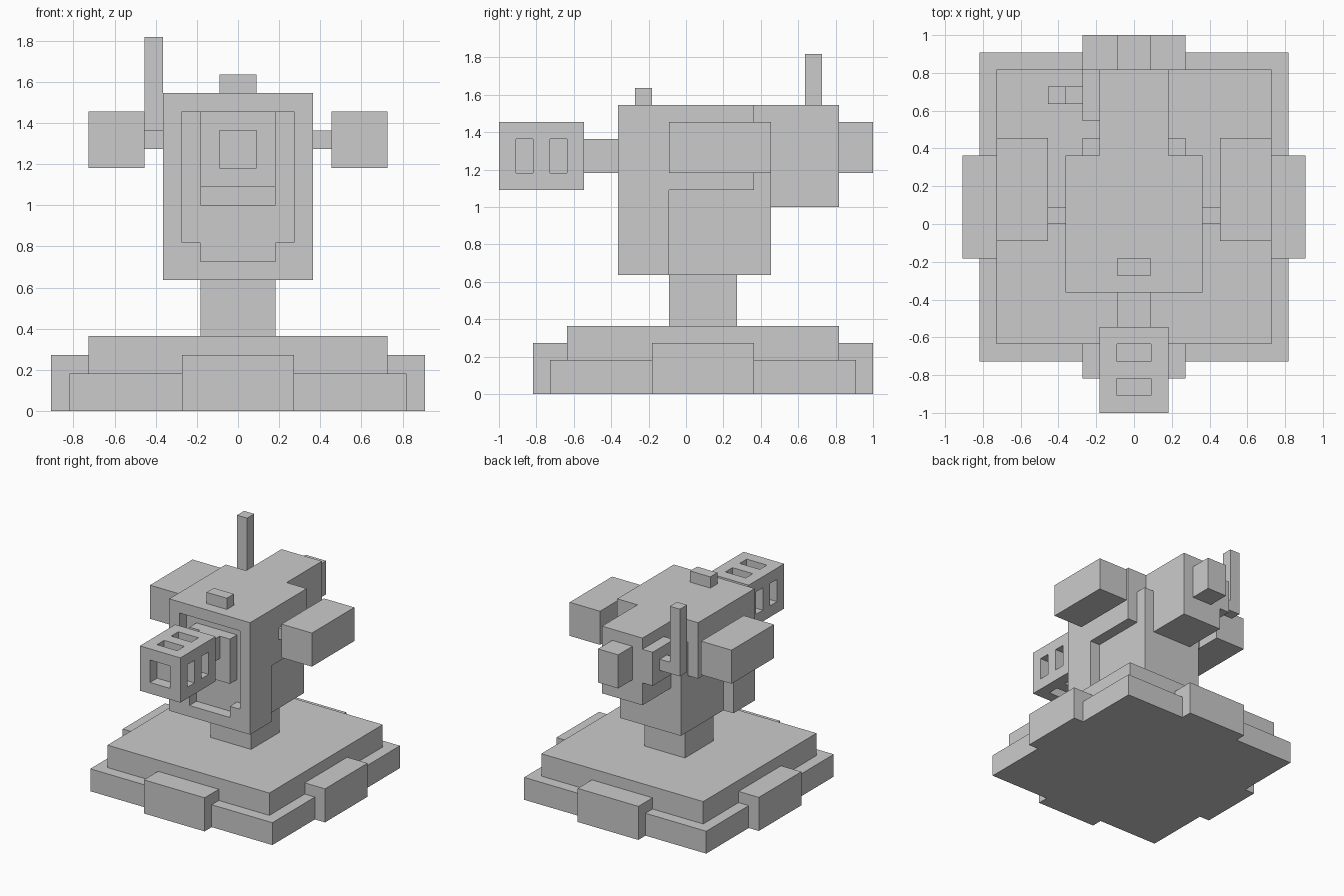
import bpy, bmesh
from mathutils import Vector

if "Cube" in bpy.data.objects:
    bpy.data.objects.remove(bpy.data.objects["Cube"])

U = 1 / 11  # the whole model sits on a grid of 22 units across


def finish(name, bm):
    bmesh.ops.recalc_face_normals(bm, faces=bm.faces)
    mesh = bpy.data.meshes.new(name)
    bm.to_mesh(mesh)
    bm.free()
    ob = bpy.data.objects.new(name, mesh)
    bpy.context.collection.objects.link(ob)
    return ob


def box(name, x0, x1, y0, y1, z0, z1):
    bm = bmesh.new()
    bmesh.ops.create_cube(bm, size=1)
    lo, hi = Vector((x0, y0, z0)), Vector((x1, y1, z1))
    for v in bm.verts:
        v.co = Vector([(lo[i] + hi[i]) / 2 + v.co[i] * (hi[i] - lo[i]) for i in range(3)]) * U
    return finish(name, bm)


def side_profile(name, half_width, points):
    """Extrude a (y, z) outline across x."""
    bm = bmesh.new()
    face = bm.faces.new([bm.verts.new((-half_width * U, y * U, z * U)) for y, z in points])
    ext = bmesh.ops.extrude_face_region(bm, geom=[face])
    new = [g for g in ext["geom"] if isinstance(g, bmesh.types.BMVert)]
    bmesh.ops.translate(bm, verts=new, vec=(2 * half_width * U, 0, 0))
    return finish(name, bm)


def cut(target, *dims):
    cutter = box("cutter", *dims)
    cutter.hide_render = True
    mod = target.modifiers.new("cut", "BOOLEAN")
    mod.operation, mod.solver, mod.object = "DIFFERENCE", "EXACT", cutter
    bpy.context.view_layer.objects.active = target
    bpy.ops.object.modifier_apply(modifier=mod.name)
    bpy.data.objects.remove(cutter)


# Stepped base with four edge pads
box("base_lower_slab", -9, 9, -8, 10, 0, 2)
box("base_upper_slab", -8, 8, -7, 9, 0, 4)
box("front_pad", -3, 3, -9, -7, 0, 3)
box("back_pad", -3, 3, 9, 11, 0, 3)
for side, s in (("left", -1), ("right", 1)):
    a, b = sorted((8 * s, 10 * s))
    box(side + "_pad", a, b, -2, 4, 0, 3)

# Neck and turret body
box("neck", -2, 2, -1, 3, 4, 7)
shell = side_profile("turret_shell", 4, [(-4, 7), (-1, 7), (-1, 12), (4, 12), (4, 17), (-4, 17)])
cut(shell, -3, 3, -5, -3, 9, 16)
cut(shell, -2, 2, -5, -3, 8, 10)
box("turret_core", -3, 3, -1, 5, 7, 15)
box("rear_housing", -2, 2, 4, 9, 11, 17)
box("rear_exhaust", -1, 1, 9, 11, 13, 16)
box("sight", -1, 1, -3, -2, 17, 18)

# Barrel, mounting plate and slotted muzzle
box("barrel_plate", -2, 2, -4, -3, 11, 15)
box("barrel", -1, 1, -6, -4, 13, 15)
muzzle = box("muzzle", -2, 2, -11, -6, 12, 16)
cut(muzzle, -1, 1, -12, -10, 13, 15)
for y in (-10, -8):
    for a in (-3, 1):
        cut(muzzle, a, a + 2, y, y + 1, 13, 15)
    for z in (11, 15):
        cut(muzzle, -1, 1, y, y + 1, z, z + 2)

# Side pods on short arms
for side, s in (("left", -1), ("right", 1)):
    a, b = sorted((5 * s, 8 * s))
    box(side + "_pod", a, b, -1, 5, 13, 16)
    a, b = sorted((4 * s, 5 * s))
    box(side + "_pod_arm", a, b, 0, 1, 14, 15)

# Antenna on the left of the rear housing
box("antenna_mount", -3, -2, 6, 9, 13, 16)
box("antenna_bracket", -4, -3, 7, 8, 14, 15)
box("antenna", -5, -4, 7, 8, 14, 20)
